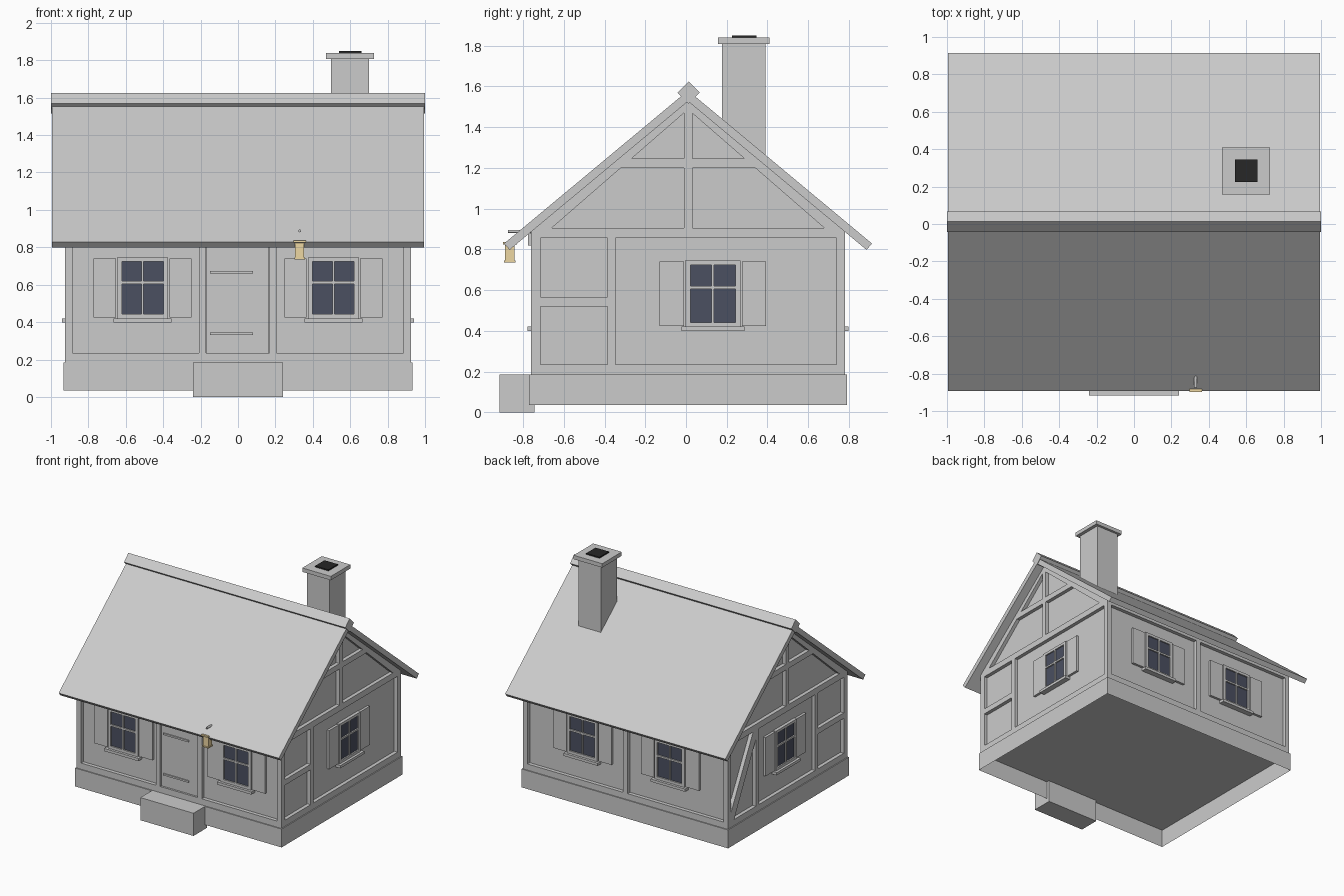
import bpy, bmesh, math
from mathutils import Vector

if "Cube" in bpy.data.objects:
    bpy.data.objects.remove(bpy.data.objects["Cube"])

YC = 0.01                       # house centre line
HX, HY = 0.925, 0.772           # outer faces of the timber frame
IN = 0.03                       # depth of the recessed panels
Z0, ZT = 0.185, 0.905           # wall base and plate height
SLOPE = 0.832


def material(name, rgb):
    m = bpy.data.materials.new(name)
    m.diffuse_color = (*rgb, 1)
    m.use_nodes = True
    m.node_tree.nodes["Principled BSDF"].inputs["Base Color"].default_value = m.diffuse_color
    return m


GLASS = material("glass_blue", (0.07, 0.08, 0.12))
SOOT = material("soot", (0.02, 0.02, 0.02))
GLOW = material("lantern_glow", (0.85, 0.68, 0.36))


def finish(name, bm, mat=None):
    bmesh.ops.recalc_face_normals(bm, faces=bm.faces)
    me = bpy.data.meshes.new(name)
    bm.to_mesh(me)
    bm.free()
    if mat:
        me.materials.append(mat)
    ob = bpy.data.objects.new(name, me)
    bpy.context.collection.objects.link(ob)
    return ob


def boxes(name, items, mat=None):
    """Each item is two opposite corners."""
    bm = bmesh.new()
    for a, b in items:
        a, b = Vector(a), Vector(b)
        vs = bmesh.ops.create_cube(bm, size=1)["verts"]
        for v in vs:
            v.co = (a + b) / 2 + Vector([v.co[i] * abs(b[i] - a[i]) for i in range(3)])
    return finish(name, bm, mat)


def prisms(name, items, mat=None):
    """Each item is a (y, z) outline and an x range."""
    bm = bmesh.new()
    for pts, x0, x1 in items:
        f = bm.faces.new([bm.verts.new((x0, y, z)) for y, z in pts])
        r = bmesh.ops.extrude_face_region(bm, geom=[f])
        for v in r["geom"]:
            if isinstance(v, bmesh.types.BMVert):
                v.co.x = x1
    return finish(name, bm, mat)


def on_wall(side, u, d, z):
    return {"front": (u, YC - HY - d, z), "back": (u, YC + HY + d, z),
            "right": (HX + d, u, z), "left": (-HX - d, u, z)}[side]


def wall_boxes(name, side, items, d0, d1, mat=None):
    """Items (u0, u1, z0, z1) laid on a wall between depths d0 and d1."""
    return boxes(f"{side}_{name}", [(on_wall(side, u0, d0, z0), on_wall(side, u1, d1, z1))
                                    for u0, u1, z0, z1 in items], mat)


# plinth, open underneath
bm = bmesh.new()
bmesh.ops.create_cube(bm, size=1)
for v in bm.verts:
    v.co = (v.co.x * 1.866, YC + v.co.y * 1.56, 0.035 if v.co.z < 0 else Z0)
bmesh.ops.delete(bm, geom=[f for f in bm.faces if f.calc_center_median().z < 0.04], context="FACES")
finish("plinth", bm)
boxes("door_step", [((-0.24, -0.917, 0), (0.24, -0.745, 0.185))])

# plaster core with gables
iy = HY - IN
APEX = 1.527
prisms("plaster_walls", [([(YC - iy, Z0), (YC + iy, Z0), (YC + iy, APEX - iy * SLOPE),
                           (YC, APEX), (YC - iy, APEX - iy * SLOPE)], -HX + IN, HX - IN)])

# timber frame
long_rails = [(-HX, HX, Z0, 0.235), (-HX, HX, 0.855, 0.885)]
ends = [(-HX, -0.885, Z0, 0.885), (0.885, HX, Z0, 0.885)]
wall_boxes("timbers", "front", long_rails + ends +
           [(-0.208, -0.17, Z0, 0.885), (0.168, 0.206, Z0, 0.885)], -IN, 0)
wall_boxes("timbers", "back", long_rails + ends + [(-0.02, 0.02, Z0, 0.885)], -IN, 0)
ya, yb = YC - HY, YC + HY
side_timbers = [(ya, yb, Z0, 0.235), (ya, yb, 0.855, ZT), (ya, -0.715, Z0, 0.88),
                (0.738, yb, Z0, 0.88), (-0.385, -0.345, Z0, 0.88), (-0.715, -0.385, 0.52, 0.565),
                (YC - 0.021, YC + 0.021, ZT, 1.5), (YC - 0.36, YC + 0.36, 1.2, 1.245)]
wall_boxes("timbers", "right", side_timbers, -IN, 0)
wall_boxes("timbers", "left", side_timbers + [(0.38, 0.42, Z0, 0.88)], -IN, 0)
prisms("left_brace", [([(0.738, 0.235), (0.738, 0.31), (0.455, 0.855), (0.42, 0.855),
                        (0.42, 0.78), (0.70, 0.235)], -HX, -HX + IN)])
for side, s in (("right", 1), ("left", -1)):
    prisms(f"{side}_gable_rafters", [
        ([(YC, APEX), (YC + m * HY, 0.887), (YC + m * 0.69, 0.887), (YC, 1.487)],
         s * (HX - IN), s * HX) for m in (1, -1)])

# roof slabs and ridge
prisms("roof_slabs", [([(YC, 1.58), (YC + m * 0.904, 0.828), (YC + m * 0.876, 0.798), (YC, APEX)],
                       -0.995, 0.995) for m in (1, -1)])
prisms("ridge_beam", [([(YC + 0.003 + 0.055 * math.cos(a), 1.57 + 0.055 * math.sin(a))
                        for a in (i * math.pi / 2 for i in range(4))], -1, 1)])

# chimney
boxes("chimney", [((0.497, 0.178, 1.1), (0.7, 0.39, 1.81)),
                  ((0.47, 0.158, 1.808), (0.728, 0.41, 1.84))])
boxes("chimney_flue", [((0.54, 0.225, 1.83), (0.66, 0.345, 1.85))], SOOT)


# windows with shutters and sills
def window(side, tag, u):
    w, bot, top = 0.136, 0.42, 0.745
    wall_boxes(f"window_frame_{tag}", side, [
        (u - w, u - 0.111, bot, top), (u + 0.111, u + w, bot, top),
        (u - w, u + w, bot, 0.442), (u - w, u + w, 0.723, top),
        (u - 0.006, u + 0.006, bot, top), (u - w, u + w, 0.605, 0.619)], -IN, -0.004)
    wall_boxes(f"window_glass_{tag}", side, [(u - 0.12, u + 0.12, 0.43, 0.735)], -IN, -0.015, GLASS)
    wall_boxes(f"window_sill_{tag}", side, [(u - 0.155, u + 0.155, 0.398, 0.42)], -IN, 0.016)
    wall_boxes(f"shutters_{tag}", side, [(u - 0.262, u - 0.143, 0.424, 0.74),
                                         (u + 0.143, u + 0.262, 0.424, 0.74)], -IN, -0.01)


for side, places in (("front", (-0.51, 0.51)), ("back", (-0.395, 0.395)),
                     ("right", (0.132,)), ("left", (0.018,))):
    for i, u in enumerate(places):
        window(side, i + 1, u)

# door with strap hinges
wall_boxes("door", "front", [(-0.168, 0.166, 0.235, 0.855)], -IN, -0.016)
wall_boxes("door_hinges", "front", [(-0.15, 0.08, z, z + 0.014) for z in (0.33, 0.66)], -0.02, -0.006)

# hanging lantern on a bracket
LX, LY = 0.33, -0.865
boxes("lantern_body", [((LX - 0.024, LY - 0.024, 0.745), (LX + 0.024, LY + 0.024, 0.83))], GLOW)
boxes("lantern_caps", [((LX - 0.034, LY - 0.034, 0.825), (LX + 0.034, LY + 0.034, 0.837)),
                       ((LX - 0.028, LY - 0.028, 0.736), (LX + 0.028, LY + 0.028, 0.746))], GLOW)
boxes("lantern_plate", [((LX - 0.02, -0.775, 0.82), (LX + 0.02, -0.755, 0.88))])
bpy.ops.mesh.primitive_cylinder_add(vertices=12, radius=0.008, depth=0.115,
                                    location=(LX, -0.8175, 0.888), rotation=(math.pi / 2, 0, 0))
bpy.context.object.name = "lantern_arm"
